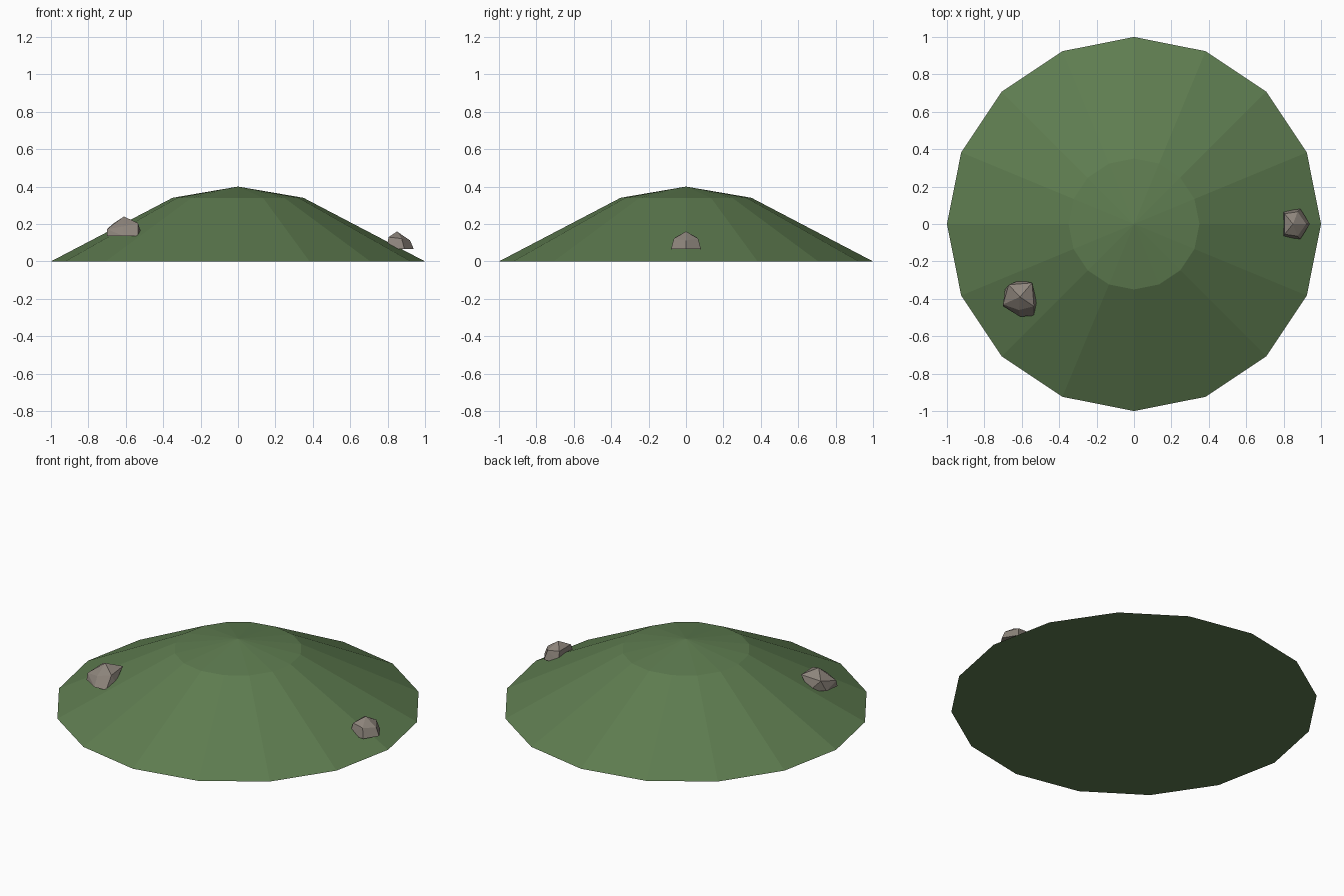
import bpy, bmesh, math

if "Cube" in bpy.data.objects:
    bpy.data.objects.remove(bpy.data.objects["Cube"])


def material(name, rgb):
    m = bpy.data.materials.new(name)
    m.diffuse_color = (*rgb, 1)
    m.use_nodes = True
    m.node_tree.nodes["Principled BSDF"].inputs["Base Color"].default_value = m.diffuse_color
    return m


def finish(name, bm, mat):
    bmesh.ops.recalc_face_normals(bm, faces=bm.faces)
    me = bpy.data.meshes.new(name)
    bm.to_mesh(me)
    bm.free()
    me.materials.append(mat)
    ob = bpy.data.objects.new(name, me)
    bpy.context.collection.objects.link(ob)
    return ob


grass = material("grass_green", (0.112, 0.202, 0.080))
stone = material("stone_grey", (0.270, 0.235, 0.202))

# Hill: 16-sided mound with a gently pointed cap and flat underside
SIDES = 16
bm = bmesh.new()
rings = []
for radius, z in ((1.0, 0.0), (0.35, 0.34)):
    rings.append([bm.verts.new((radius * math.cos(math.tau * i / SIDES),
                                radius * math.sin(math.tau * i / SIDES), z))
                  for i in range(SIDES)])
peak = bm.verts.new((0, 0, 0.4))
low, high = rings
for i in range(SIDES):
    j = (i + 1) % SIDES
    bm.faces.new((low[i], low[j], high[j], high[i]))
    bm.faces.new((high[i], high[j], peak))
bm.faces.new(low[::-1])
finish("hill", bm, grass)


# Rocks: faceted boulders hulled from a peak, a shoulder ring and a base ring
def rock(name, points):
    bm = bmesh.new()
    for p in points:
        bm.verts.new(p)
    res = bmesh.ops.convex_hull(bm, input=bm.verts)
    loose = [v for v in bm.verts if not v.link_faces]
    bmesh.ops.delete(bm, geom=loose, context='VERTS')
    bmesh.ops.dissolve_limit(bm, angle_limit=math.radians(2),
                             verts=bm.verts, edges=bm.edges)
    return finish(name, bm, stone)


rock("large_rock", [
    (-0.61, -0.39, 0.24),
    (-0.545, -0.315, 0.21), (-0.535, -0.44, 0.205), (-0.615, -0.46, 0.187),
    (-0.70, -0.43, 0.172), (-0.67, -0.325, 0.20),
    (-0.61, -0.30, 0.135), (-0.69, -0.35, 0.135), (-0.70, -0.44, 0.135),
    (-0.61, -0.495, 0.135), (-0.535, -0.49, 0.135), (-0.52, -0.42, 0.16)])

rock("small_rock", [(0.85, 0, 0.16), (0.92, 0, 0.112), (0.94, 0, 0.066)]
     + [(x, s * y, z) for s in (-1, 1) for x, y, z in (
         (0.875, 0.065, 0.122), (0.805, 0.055, 0.13),
         (0.89, 0.08, 0.066), (0.795, 0.072, 0.066))])
